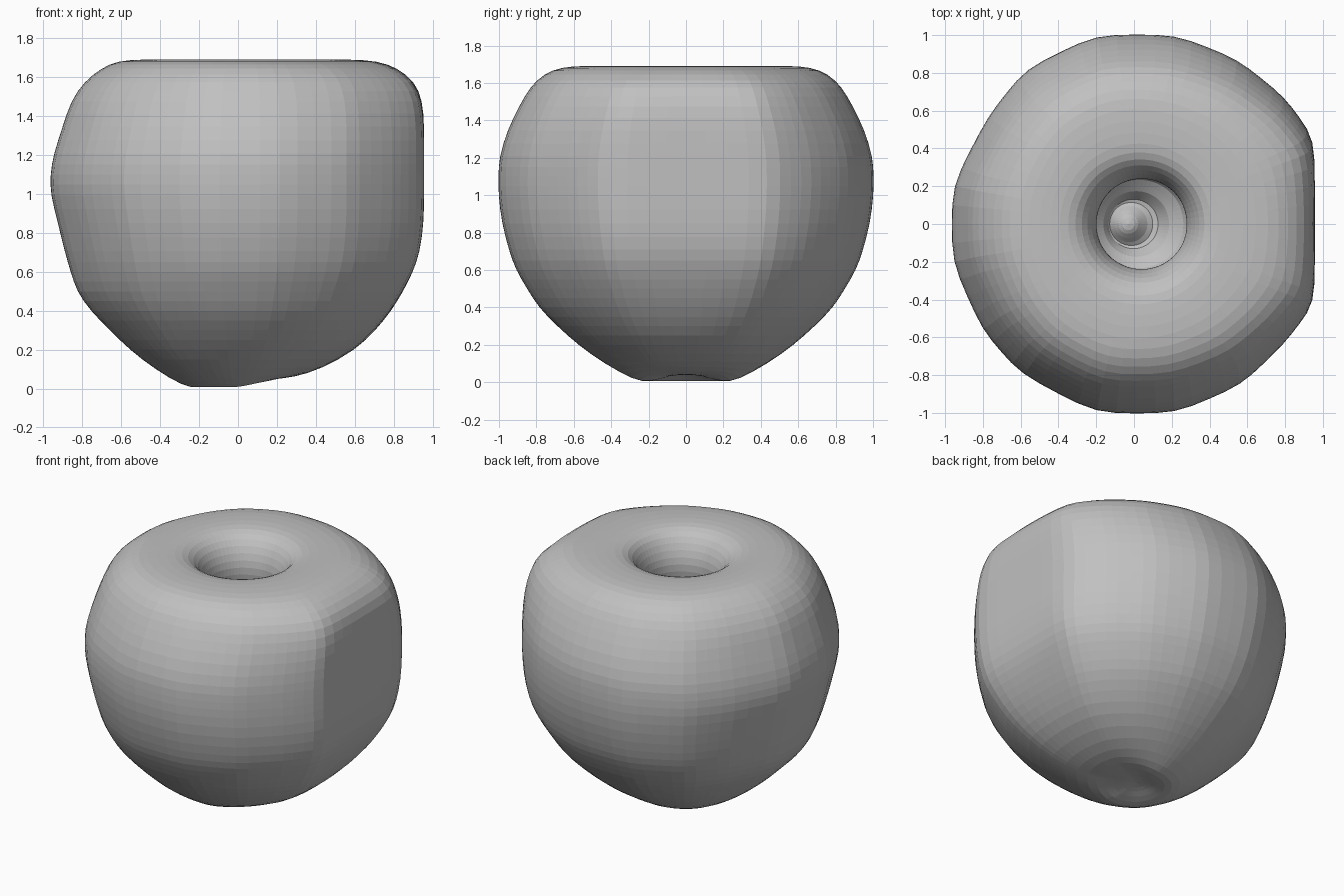
import bpy, bmesh
from mathutils import Vector

cube = bpy.data.objects.get("Cube")
if cube:
    bpy.data.objects.remove(cube, do_unlink=True)

grey = bpy.data.materials.new("plain_grey")
grey.use_nodes = True
colour = (0.53, 0.53, 0.53, 1)
grey.diffuse_color = colour
grey.node_tree.nodes["Principled BSDF"].inputs["Base Color"].default_value = colour

# Lumpy plan outline at the widest height, counter-clockwise
corners = [Vector(p) for p in (
    (.96, 0), (.96, .45), (.8, .67), (.55, .87), (.22, 1), (-.2, 1),
    (-.57, .82), (-.77, .57), (-.96, .2), (-.96, -.2), (-.8, -.56),
    (-.6, -.79), (-.2, -1), (.22, -1), (.57, -.85), (.8, -.63), (.96, -.42))]
outline = []
for a, b in zip(corners, corners[1:] + corners[:1]):
    outline += [a, (a + b) / 2]

# Outer skin: height, reach to -x, reach to +x, reach in y, lumpiness
skin = [
    (.0, .2, .18, .2, 0), (.01, .28, .29, .28, .1), (.1, .43, .43, .44, .3),
    (.2, .56, .61, .58, .5), (.3, .66, .71, .69, .7), (.4, .76, .79, .79, .8),
    (.5, .83, .85, .85, .9), (.6, .86, .9, .91, 1), (.7, .89, .935, .945, 1),
    (.85, .925, .955, .985, 1), (1, .965, .957, 1.003, 1),
    (1.1, .965, .957, 1.003, 1), (1.2, .95, .957, 1, 1), (1.35, .9, .957, .955, 1),
    (1.48, .86, .95, .89, .9), (1.58, .79, .91, .835, .8),
    (1.65, .7, .82, .76, .6), (1.685, .62, .72, .67, .4), (1.692, .5, .58, .55, .2)]

# Stem well, necking in and opening out below: height, radius, centre x
well = [(1.69, .42, .03), (1.67, .34, .03), (1.61, .285, .04), (1.52, .245, .04),
        (1.43, .235, .04), (1.32, .26, .04), (1.16, .28, .04), (1.06, .24, .03),
        (1.04, .17, .01), (.95, .13, 0), (.97, .1, -.03), (1.03, .05, -.03)]

bm = bmesh.new()


def skin_ring(z, left, right, depth, lump):
    ring = []
    for p in outline:
        shape = p.normalized().lerp(Vector((p.x / .96, p.y)), lump)
        reach = right if p.x > 0 else left
        tilt = max(0, p.x) * .05 if z < .05 else 0
        ring.append(bm.verts.new((shape.x * reach, shape.y * depth, z + tilt)))
    return ring


def round_ring(z, radius, centre):
    return [bm.verts.new((centre + d.x * radius, d.y * radius, z))
            for d in (p.normalized() for p in outline)]


rings = [round_ring(.035, .08, -.02)]
rings += [skin_ring(*row) for row in skin]
rings += [round_ring(*row) for row in well]
for low, high in zip(rings, rings[1:]):
    for i in range(len(outline)):
        j = (i + 1) % len(outline)
        bm.faces.new((low[i], low[j], high[j], high[i]))

# Close the base dimple and the well floor
for ring, z, x in ((rings[0], .045, -.02), (rings[-1], 1.04, -.03)):
    tip = bm.verts.new((x, 0, z))
    for i, v in enumerate(ring):
        bm.faces.new((v, ring[(i + 1) % len(ring)], tip))
bmesh.ops.recalc_face_normals(bm, faces=bm.faces)

mesh = bpy.data.meshes.new("fruit_body")
bm.to_mesh(mesh)
bm.free()
mesh.materials.append(grey)
body = bpy.data.objects.new("fruit_body", mesh)
bpy.context.collection.objects.link(body)

# Fine faceted rounding
rounding = body.modifiers.new("rounding", 'SUBSURF')
rounding.levels = 1
rounding.render_levels = 1
